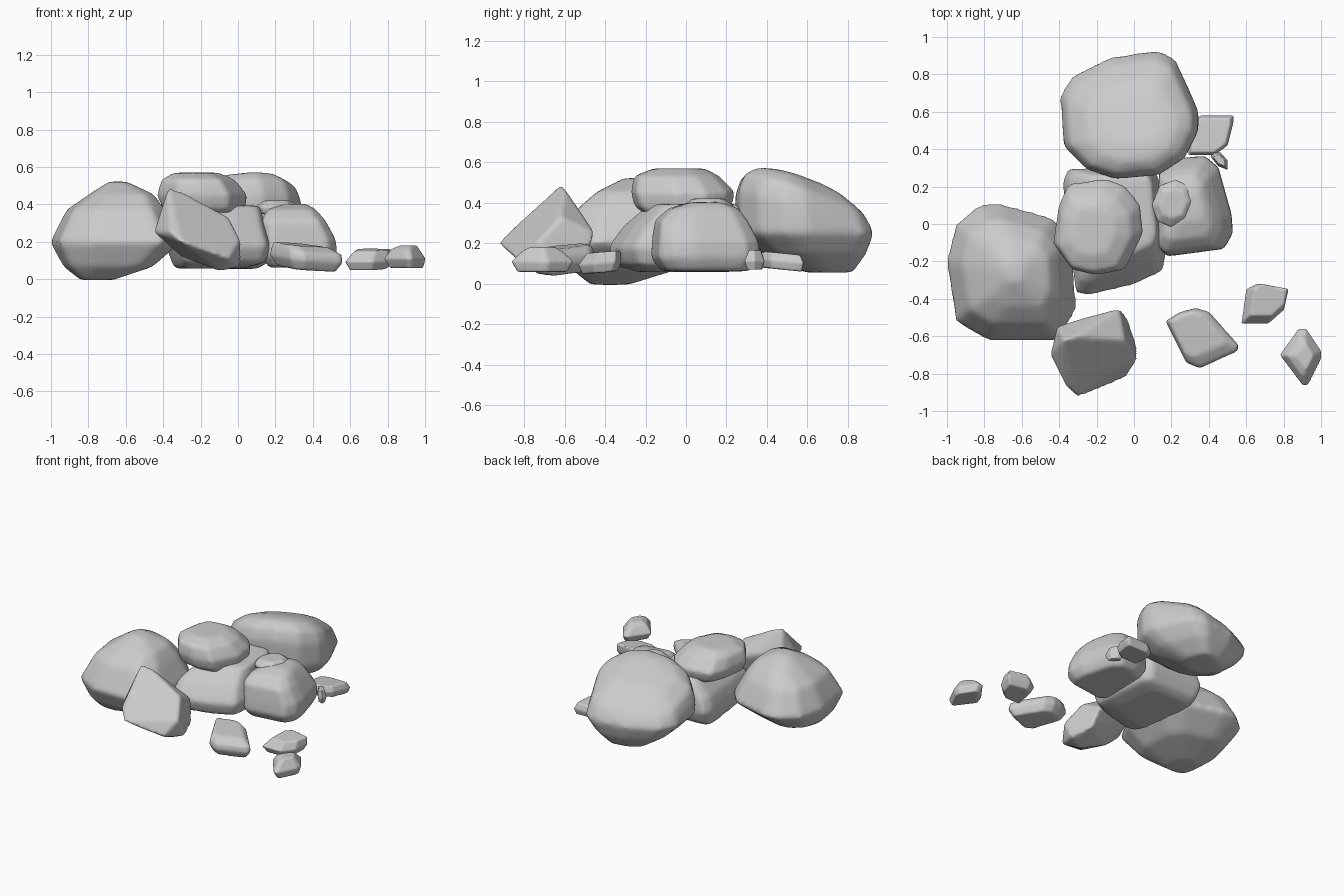
import bpy
import bmesh
from mathutils import Vector

default_cube = bpy.data.objects.get("Cube")
if default_cube:
    bpy.data.objects.remove(default_cube, do_unlink=True)

# One plain stone colour for every rock
stone = bpy.data.materials.new("stone_grey")
stone.use_nodes = True
stone.diffuse_color = (0.6, 0.6, 0.6, 1)
stone.node_tree.nodes["Principled BSDF"].inputs["Base Color"].default_value = stone.diffuse_color


def stacked_rings(outline, levels, lean=(0, 0)):
    """Repeat a plan outline at each level (height, scale, shift x, shift y), tilted by lean."""
    xs, ys = zip(*outline)
    centre_x = (min(xs) + max(xs)) / 2
    centre_y = (min(ys) + max(ys)) / 2
    points = []
    for height, scale, shift_x, shift_y in levels:
        for x, y in outline:
            offset_x = (x - centre_x) * scale + shift_x
            offset_y = (y - centre_y) * scale + shift_y
            tilt = offset_x * lean[0] + offset_y * lean[1]
            points.append((centre_x + offset_x, centre_y + offset_y, height + tilt))
    return points


def rock(name, points, rounding=6):
    """Wrap the points in a faceted hull, then soften its edges."""
    mesh = bpy.data.meshes.new(name)
    bm = bmesh.new()
    for point in points:
        bm.verts.new(point)
    bmesh.ops.convex_hull(bm, input=bm.verts[:])
    loose = [vert for vert in bm.verts if not vert.link_faces]
    bmesh.ops.delete(bm, geom=loose, context="VERTS")
    bmesh.ops.recalc_face_normals(bm, faces=bm.faces[:])

    # Slight growth makes up for the softening
    corners = [vert.co.copy() for vert in bm.verts]
    centre = sum(corners, Vector()) / len(corners)
    for vert in bm.verts:
        vert.co = centre + (vert.co - centre) * 1.02
    bm.to_mesh(mesh)
    bm.free()
    mesh.materials.append(stone)

    obj = bpy.data.objects.new(name, mesh)
    bpy.context.collection.objects.link(obj)
    remesh = obj.modifiers.new("even_surface", "REMESH")
    remesh.mode = "VOXEL"
    remesh.voxel_size = max(obj.dimensions) / 36
    remesh.use_smooth_shade = True
    soften = obj.modifiers.new("worn_edges", "SMOOTH")
    soften.factor = 0.5
    soften.iterations = rounding
    return obj


# Large boulder on the right-hand side of the pile
rock("right_side_boulder", stacked_rings(
    [(-1, -.2), (-.95, 0), (-.83, .1), (-.72, .11), (-.43, .03), (-.33, -.1),
     (-.31, -.45), (-.4, -.62), (-.78, -.62), (-.95, -.52)],
    [(0, .25, -.1, -.12), (.07, .68, -.04, -.05), (.2, 1, 0, 0),
     (.37, .75, 0, 0), (.45, .5, .03, 0), (.517, .14, .01, 0)]), rounding=8)

# Large boulder at the back: level base, top falling away backwards
back_outline = [(-.39, .68), (-.33, .78), (-.13, .88), (.13, .92), (.22, .87), (.34, .6),
                (.34, .5), (.27, .36), (.13, .27), (-.1, .25), (-.25, .3), (-.37, .42)]
back_base = stacked_rings(
    back_outline, [(.06, .35, 0, .12), (.15, .75, 0, .05), (.25, 1, 0, .005)])
back_top = stacked_rings(
    back_outline,
    [(.33, .98, 0, -.01), (.42, .9, 0, -.01), (.48, .65, .01, -.03), (.505, .38, .02, -.03)],
    lean=(.14, -.32))
rock("back_boulder", back_base + back_top, rounding=8)

# Flat stone resting on top
rock("top_stone", stacked_rings(
    [(-.43, -.1), (-.4, .1), (-.35, .21), (-.15, .24), (-.05, .2), (.03, .1),
     (.045, -.05), (-.05, -.24), (-.2, -.27), (-.33, -.24)],
    [(.31, .5, .08, 0), (.38, .92, .01, 0), (.45, 1, 0, 0),
     (.53, .82, -.02, -.03), (.567, .5, -.03, -.02)]), rounding=10)

# Stone in the middle that carries the top stone
rock("middle_stone", stacked_rings(
    [(-.31, -.36), (-.25, -.38), (0, -.32), (.15, -.25), (.17, -.15),
     (.13, .25), (.08, .3), (-.35, .29), (-.38, .22)],
    [(.06, .65, -.05, .03), (.09, .9, 0, 0), (.18, 1, 0, 0),
     (.28, .88, 0, .03), (.39, .65, .04, .08)]))

# Boulder on the left-hand side with a pebble lying on it
rock("left_side_boulder", stacked_rings(
    [(.13, -.12), (.18, -.17), (.35, -.14), (.48, -.13), (.525, -.05), (.52, .05),
     (.45, .3), (.38, .36), (.25, .35), (.14, .3)],
    [(.065, .82, 0, 0), (.13, 1, 0, 0), (.21, .98, 0, 0), (.31, .86, -.03, -.02),
     (.37, .65, -.04, -.01), (.4, .3, -.02, 0)]), rounding=8)
rock("cap_pebble", stacked_rings(
    [(.1, .1), (.14, .2), (.22, .23), (.29, .2), (.32, .12), (.28, .02), (.2, -.01), (.13, .02)],
    [(.35, .95, 0, 0), (.385, 1.05, 0, 0), (.42, .65, 0, 0)]), rounding=8)

# Tilted stone in front, with a ridge falling to one side
rock("front_stone", [
    (-.37, -.62, .485), (-.3, -.6, .465), (-.05, -.62, .33), (.01, -.73, .21),
    (-.05, -.82, .11), (-.3, -.925, .2), (-.36, -.87, .25), (-.445, -.7, .25),
    (-.41, -.55, .3), (-.25, -.5, .31), (-.08, -.455, .25), (-.04, -.5, .1),
    (.01, -.65, .07), (-.1, -.7, .045), (-.3, -.65, .12)])

# Small stones scattered in front
rock("front_slab", stacked_rings(
    [(.17, -.52), (.25, -.47), (.33, -.45), (.4, -.47), (.56, -.65), (.55, -.68),
     (.35, -.77), (.28, -.74)],
    [(.055, .8, 0, 0), (.11, 1, 0, 0), (.15, .95, 0, 0), (.18, .75, -.03, .02)],
    lean=(-.08, .06)), rounding=5)
rock("small_slab", stacked_rings(
    [(.575, -.53), (.6, -.35), (.66, -.32), (.825, -.35), (.8, -.46), (.72, -.53)],
    [(.055, .8, 0, 0), (.1, 1, 0, 0), (.155, .78, .02, .02)], lean=(0, .08)), rounding=4)
rock("diamond_stone", stacked_rings(
    [(.78, -.7), (.88, -.56), (.92, -.56), (1, -.68), (1, -.72), (.93, -.86), (.9, -.86)],
    [(.06, .8, .01, 0), (.11, 1, 0, 0), (.16, .65, 0, 0), (.18, .4, .02, 0)]), rounding=4)

# Small stones tucked in behind
rock("back_slab", stacked_rings(
    [(.3, .54), (.36, .58), (.53, .58), (.53, .54), (.5, .42), (.43, .37), (.29, .37)],
    [(.07, .9, 0, 0), (.11, 1, 0, 0), (.15, .85, 0, 0)], lean=(0, -.1)), rounding=4)
rock("tiny_pebble", stacked_rings(
    [(.41, .36), (.42, .39), (.46, .385), (.5, .34), (.5, .29), (.45, .31)],
    [(.07, .7, 0, 0), (.11, 1, 0, 0), (.165, .6, 0, 0)]), rounding=3)
